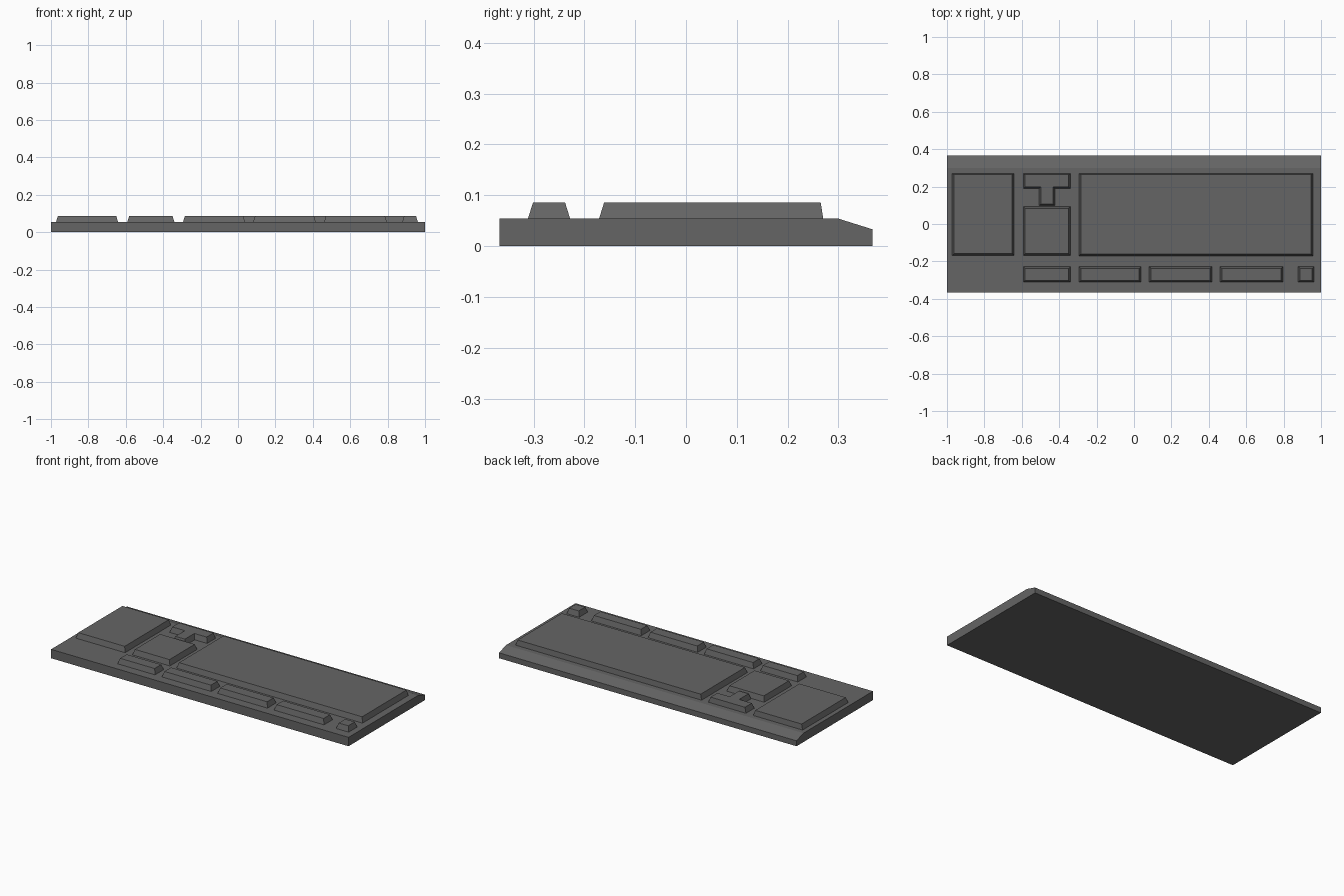
import bpy
from mathutils import Vector

if "Cube" in bpy.data.objects:
    bpy.data.objects.remove(bpy.data.objects["Cube"])

DECK, TOP, TAPER = 0.054, 0.086, 0.01

dark = bpy.data.materials.new("dark_grey")
dark.diffuse_color = (0.13, 0.13, 0.13, 1)
dark.use_nodes = True
dark.node_tree.nodes["Principled BSDF"].inputs["Base Color"].default_value = dark.diffuse_color


def make_object(name, verts, faces):
    mesh = bpy.data.meshes.new(name)
    mesh.from_pydata([tuple(v) for v in verts], [], faces)
    mesh.materials.append(dark)
    obj = bpy.data.objects.new(name, mesh)
    bpy.context.collection.objects.link(obj)
    return obj


def loft(name, lower, upper):
    """Closed solid between two matching outlines."""
    n = len(lower)
    sides = [(i, (i + 1) % n, n + (i + 1) % n, n + i) for i in range(n)]
    caps = [tuple(reversed(range(n))), tuple(range(n, 2 * n))]
    return make_object(name, lower + upper, sides + caps)


def inset(outline, d):
    """Shrink a right-angled, counter-clockwise outline by d."""
    result = []
    for i, p in enumerate(outline):
        p = Vector(p)
        before = (p - Vector(outline[i - 1])).normalized()
        after = (Vector(outline[(i + 1) % len(outline)]) - p).normalized()
        result.append(p + d * (before.orthogonal() + after.orthogonal()))
    return result


def key_block(name, outline, steep_rear=0.0):
    lower = [(x, y, DECK) for x, y in outline]
    top = inset(outline, TAPER)
    rear = max(y for x, y in top)
    upper = [(x, y + (steep_rear if y > rear - 1e-4 else 0), TOP) for x, y in top]
    return loft(name, lower, upper)


def rect(x0, x1, y0, y1):
    return [(x0, y0), (x1, y0), (x1, y1), (x0, y1)]


# Body with a sloping rear edge
profile = [(-0.367, 0), (0.367, 0), (0.367, 0.033), (0.30, DECK), (-0.367, DECK)]
loft("keyboard_body", [(-1, y, z) for y, z in profile], [(1, y, z) for y, z in profile])

# Large key fields
key_block("number_pad", rect(-0.973, -0.641, -0.169, 0.27), 0.005)
key_block("navigation_keys", rect(-0.592, -0.34, -0.169, 0.094))
key_block("main_keys", rect(-0.294, 0.957, -0.171, 0.27), 0.005)

# T-shaped arrow cluster
key_block("arrow_keys", [(-0.507, 0.098), (-0.423, 0.098), (-0.423, 0.189), (-0.34, 0.189),
                         (-0.34, 0.27), (-0.592, 0.27), (-0.592, 0.189), (-0.507, 0.189)], 0.005)

# Front row of function keys
row = [(-0.592, -0.34), (-0.294, 0.038), (0.081, 0.416), (0.46, 0.796), (0.878, 0.962)]
for i, (x0, x1) in enumerate(row):
    key_block(f"function_keys_{i + 1}", rect(x0, x1, -0.311, -0.228))
